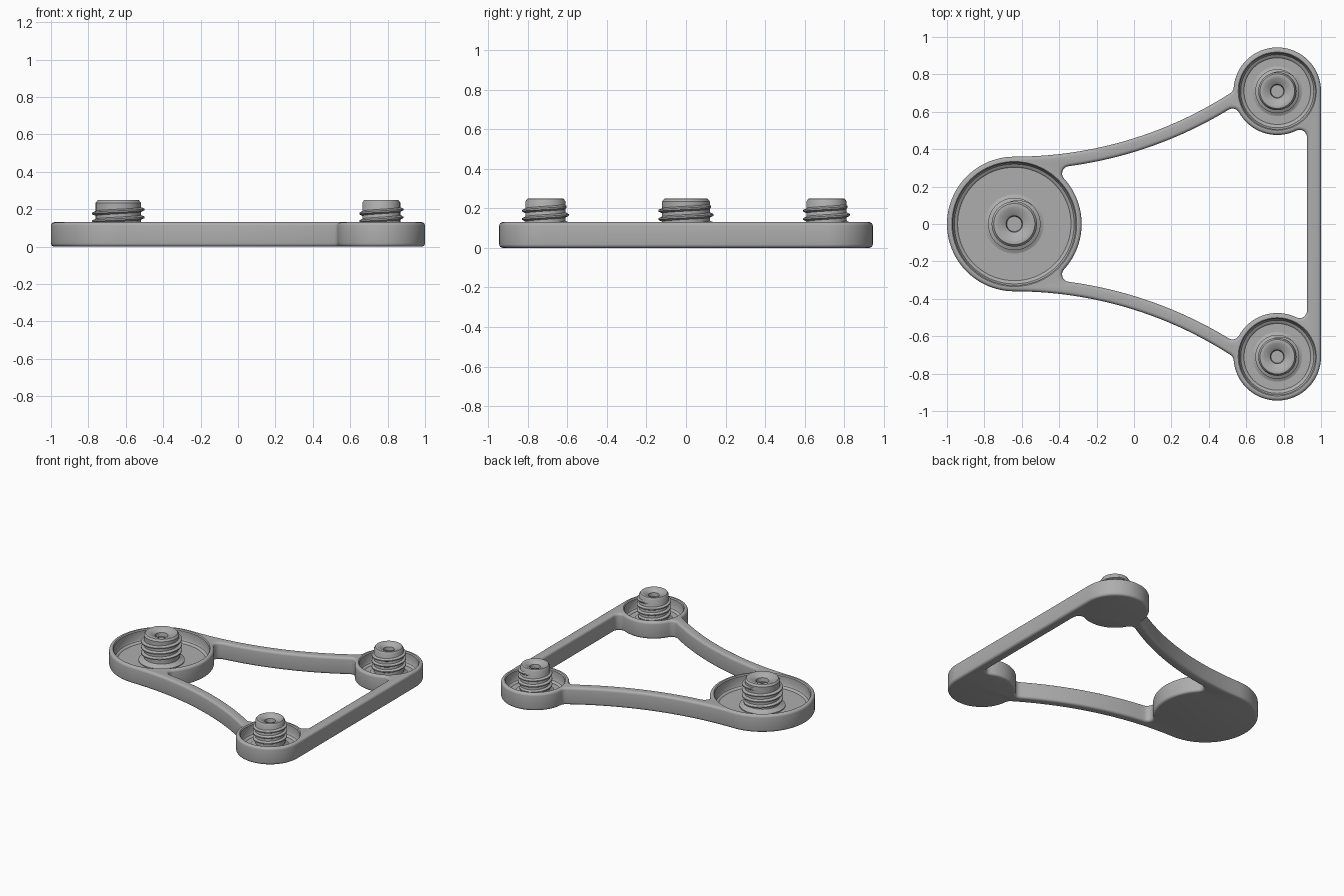
import bpy, bmesh, math
from mathutils import Vector

cube = bpy.data.objects.get("Cube")
if cube:
    bpy.data.objects.remove(cube, do_unlink=True)

HEIGHT, BEVEL, FLOOR = 0.13, 0.018, 0.04
HUB, HUB_R = Vector((-0.64, 0)), 0.36
CUP, CUP_R = Vector((0.766, 0.71)), 0.234
ARM_R, ARM_W = 2.134, 0.07
ARM = Vector((HUB.x, HUB_R + ARM_R))       # centre of the curved arm
BAR_X = 0.925                              # inner face of the straight bar

grey = bpy.data.materials.new("plain grey")
grey.use_nodes = True
grey.diffuse_color = (0.42, 0.42, 0.42, 1)
grey.node_tree.nodes["Principled BSDF"].inputs["Base Color"].default_value = grey.diffuse_color


def add_object(name, bm):
    mesh = bpy.data.meshes.new(name)
    bmesh.ops.recalc_face_normals(bm, faces=bm.faces)
    bm.to_mesh(mesh)
    bm.free()
    mesh.materials.append(grey)
    obj = bpy.data.objects.new(name, mesh)
    bpy.context.collection.objects.link(obj)
    return obj


def smooth(obj, angle=35):
    bpy.ops.object.select_all(action='DESELECT')
    obj.select_set(True)
    bpy.context.view_layer.objects.active = obj
    bpy.ops.object.shade_smooth_by_angle(angle=math.radians(angle))


def lathe(bm, profile, steps=80):
    """Spin a closed (radius, z) profile around z."""
    verts = [bm.verts.new((r, 0, z)) for r, z in profile]
    edges = [bm.edges.new(pair) for pair in zip(verts, verts[1:])]
    bmesh.ops.spin(bm, geom=verts + edges, axis=(0, 0, 1), cent=(0, 0, 0),
                   angle=math.tau, steps=steps)
    bmesh.ops.remove_doubles(bm, verts=bm.verts, dist=0.0002)


# --- outline helpers ---
def meet(c1, r1, c2, r2, side):
    """Intersection of two circles, on the chosen side of the line c1-c2."""
    d = c2 - c1
    a = (r1 * r1 - r2 * r2 + d.length_squared) / (2 * d.length)
    h = math.sqrt(r1 * r1 - a * a)
    u = d.normalized()
    return c1 + u * a + Vector((-u.y, u.x)) * h * side


def touch(c, r, f):
    return c + (f - c).normalized() * r


def arc(c, r, p, q, n):
    """Points along the shorter arc from p to q."""
    a = math.atan2(p.y - c.y, p.x - c.x)
    b = math.atan2(q.y - c.y, q.x - c.x)
    sweep = (b - a + math.pi) % math.tau - math.pi
    return [c + Vector((math.cos(a + sweep * i / n), math.sin(a + sweep * i / n))) * r
            for i in range(n + 1)]


def mirrored(half):
    points = half + [Vector((p.x, -p.y)) for p in reversed(half)]
    return [p for i, p in enumerate(points) if (p - points[i - 1]).length > 0.0005]


def outer_half():
    f = 0.04
    fil = meet(ARM, ARM_R - f, CUP, CUP_R + f, -1)
    if fil.x > CUP.x:
        fil = meet(ARM, ARM_R - f, CUP, CUP_R + f, 1)
    top = HUB + Vector((0, HUB_R))
    on_arm, on_cup = touch(ARM, ARM_R, fil), touch(CUP, CUP_R, fil)
    return (arc(HUB, HUB_R, HUB - Vector((HUB_R, 0)), top, 24)
            + arc(ARM, ARM_R, top, on_arm, 28)
            + arc(fil, f, on_arm, on_cup, 6)
            + arc(CUP, CUP_R, on_cup, CUP + Vector((CUP_R, 0)), 36))


def inner_half():
    f, arm_r = 0.04, ARM_R + ARM_W
    drop = math.sqrt((CUP_R + f) ** 2 - (BAR_X - f - CUP.x) ** 2)
    bar_fil = Vector((BAR_X - f, CUP.y - drop))
    cup_fil = min((meet(ARM, arm_r + f, CUP, CUP_R + f, s) for s in (-1, 1)), key=lambda p: p.x)
    hub_fil = max((meet(ARM, arm_r + f, HUB, HUB_R + f, s) for s in (-1, 1)), key=lambda p: p.x)
    a, b = touch(CUP, CUP_R, bar_fil), touch(CUP, CUP_R, cup_fil)
    c, d = touch(ARM, arm_r, cup_fil), touch(ARM, arm_r, hub_fil)
    e = touch(HUB, HUB_R, hub_fil)
    return (arc(bar_fil, f, bar_fil + Vector((f, 0)), a, 8)
            + arc(CUP, CUP_R, a, b, 20)
            + arc(cup_fil, f, b, c, 8)
            + arc(ARM, arm_r, c, d, 28)
            + arc(hub_fil, f, d, e, 8)
            + arc(HUB, HUB_R, e, HUB + Vector((HUB_R, 0)), 18))


# --- frame: one outline with a hole, rounded along its edges ---
curve = bpy.data.curves.new("frame_outline", 'CURVE')
curve.dimensions, curve.fill_mode = '2D', 'BOTH'
curve.extrude = HEIGHT / 2 - BEVEL
curve.bevel_depth, curve.offset, curve.bevel_resolution = BEVEL, -BEVEL, 3
for half in (outer_half(), inner_half()):
    points = mirrored(half)
    spline = curve.splines.new('POLY')
    spline.points.add(len(points) - 1)
    for sp, p in zip(spline.points, points):
        sp.co = (p.x, p.y, 0, 1)
    spline.use_cyclic_u = True
outline = bpy.data.objects.new("frame_outline", curve)
bpy.context.collection.objects.link(outline)
bpy.context.view_layer.update()
flat = bpy.data.meshes.new_from_object(outline.evaluated_get(bpy.context.evaluated_depsgraph_get()))
bm = bmesh.new()
bm.from_mesh(flat)
bpy.data.objects.remove(outline, do_unlink=True)
bmesh.ops.remove_doubles(bm, verts=bm.verts, dist=0.0003)
bmesh.ops.translate(bm, verts=bm.verts, vec=(0, 0, HEIGHT / 2))
frame = add_object("frame", bm)


# --- round pockets cut into the frame ---
def cut_pocket(centre, r):
    bm = bmesh.new()
    lathe(bm, [(0, FLOOR), (r - 0.025, FLOOR), (r - 0.02, FLOOR + 0.006),
               (r - 0.008, FLOOR + 0.011), (r, FLOOR + 0.025), (r, HEIGHT - 0.008),
               (r + 0.012, HEIGHT + 0.008), (r + 0.012, HEIGHT + 0.1), (0, HEIGHT + 0.1)])
    cutter = add_object("pocket_cutter", bm)
    cutter.location = (centre.x, centre.y, 0)
    cutter.hide_render = True
    mod = frame.modifiers.new("pocket", 'BOOLEAN')
    mod.operation, mod.solver, mod.object = 'DIFFERENCE', 'EXACT', cutter
    bpy.context.view_layer.objects.active = frame
    bpy.ops.object.modifier_apply(modifier=mod.name)
    bpy.data.objects.remove(cutter, do_unlink=True)


# --- threaded stud with a flared foot and a dished, drilled top ---
def add_stud(name, centre, s):
    bm = bmesh.new()
    lathe(bm, [(r * s, z) for r, z in (
        (0, 0.2), (0.04, 0.2), (0.044, 0.228), (0.052, 0.235), (0.085, 0.246), (0.098, 0.25),
        (0.11, 0.248), (0.121, 0.234), (0.121, 0.066), (0.13, 0.056), (0.158, 0.046),
        (0.158, FLOOR - 0.005), (0, FLOOR - 0.005))], 56)
    pitch, low, high, per_turn = 0.042, 0.072, 0.212, 48
    count = int((high - low) / pitch * per_turn)
    rings = []
    for i in range(count + 1):
        t = math.tau * i / per_turn
        z = low + pitch * i / per_turn
        grow = min(1, i / 10, (count - i) / 10)        # run-out at both ends
        tip = 0.116 + 0.024 * grow
        rings.append([bm.verts.new((r * s * math.cos(t), r * s * math.sin(t), z + dz))
                      for r, dz in ((0.115, -0.015), (tip, -0.004), (tip, 0.004), (0.115, 0.015))])
    for a, b in zip(rings, rings[1:]):
        for j in range(4):
            k = (j + 1) % 4
            bm.faces.new((a[j], a[k], b[k], b[j]))
    bm.faces.new(rings[0])
    bm.faces.new(rings[-1])
    stud = add_object(name, bm)
    stud.location = (centre.x, centre.y, 0)
    smooth(stud)


FRONT_CUP = Vector((CUP.x, -CUP.y))
for name, centre, pocket_r, scale in (("large_stud", HUB, 0.328, 1),
                                      ("back_stud", CUP, 0.203, 0.84),
                                      ("front_stud", FRONT_CUP, 0.203, 0.84)):
    cut_pocket(centre, pocket_r)
    add_stud(name, centre, scale)
smooth(frame)
